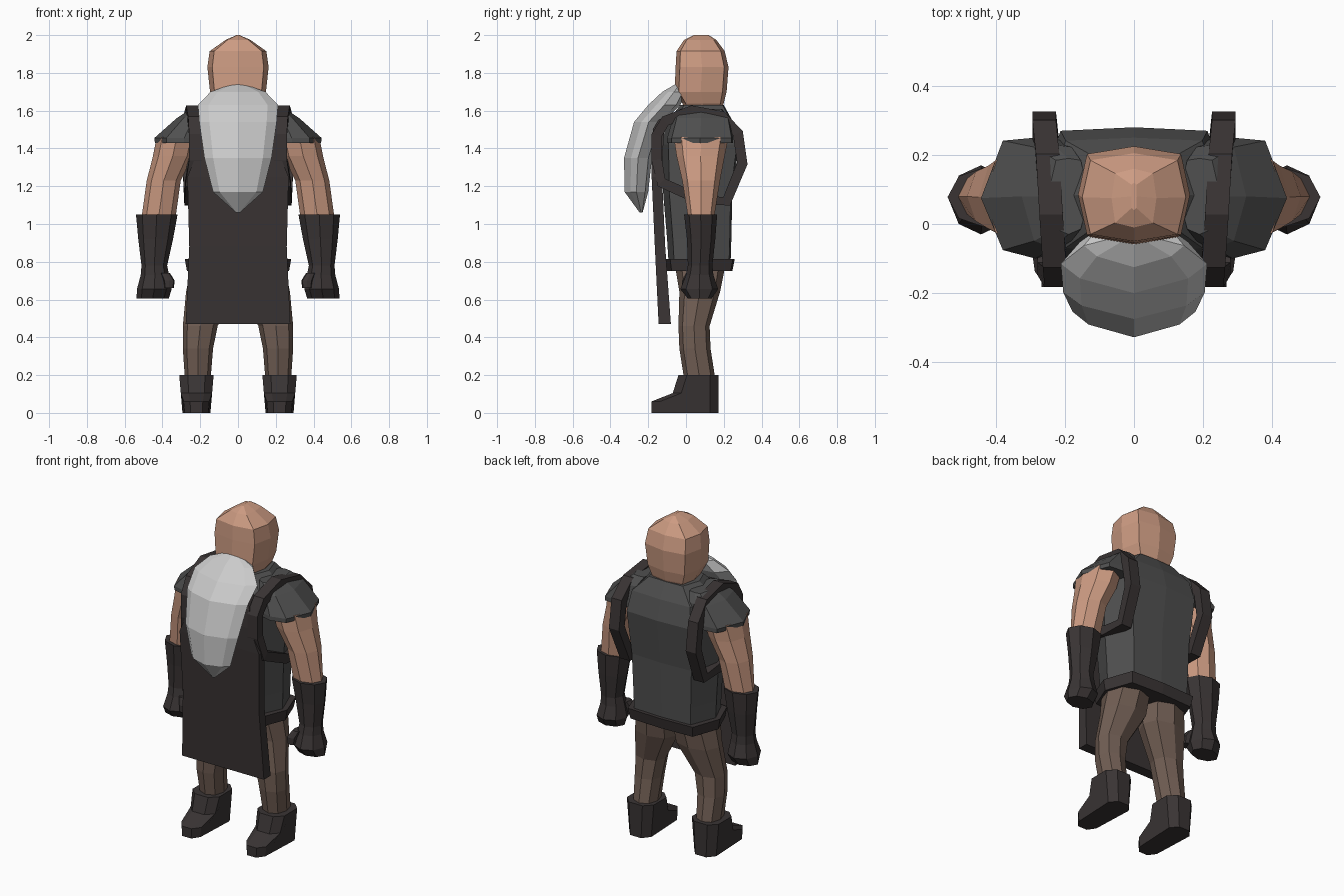
import bpy, bmesh, math
from mathutils import Vector


def material(name, r, g, b):
    m = bpy.data.materials.new(name)
    m.diffuse_color = (r, g, b, 1)
    return m


SKIN = material("skin", 0.61, 0.33, 0.225)
BEARD = material("pale grey hair", 0.60, 0.60, 0.60)
CLOTH = material("grey cloth", 0.08, 0.08, 0.08)
LEATHER = material("dark leather", 0.041, 0.034, 0.034)
TROUSER = material("brown cloth", 0.165, 0.112, 0.088)


def skin_rings(name, rings, mat, mirror=False, closed=False):
    """Join equal-sized rings of points with quads; cap or close the ends."""
    bm = bmesh.new()
    loops = [[bm.verts.new(p) for p in r] for r in rings]
    n = len(loops[0])
    pairs = list(zip(loops, loops[1:]))
    if closed:
        pairs.append((loops[-1], loops[0]))
    else:
        bm.faces.new(loops[0])
        bm.faces.new(loops[-1])
    for a, b in pairs:
        for i in range(n):
            j = (i + 1) % n
            bm.faces.new((a[i], a[j], b[j], b[i]))
    bmesh.ops.recalc_face_normals(bm, faces=bm.faces)
    me = bpy.data.meshes.new(name)
    bm.to_mesh(me)
    bm.free()
    me.materials.append(mat)
    ob = bpy.data.objects.new(name, me)
    bpy.context.collection.objects.link(ob)
    if mirror:
        ob.modifiers.new("mirror", 'MIRROR').use_mirror_merge = False
    return ob


def loft(name, rows, mat, d=0.8, front=None, back=None, mirror=False):
    """Octagonal loft; rows are (z, centre x, half width, front y, back y).
    d, front and back set how far out the diagonal corners sit in x and y."""
    f, b = front or d, back or d
    octagon = [(1, 0), (d, b), (0, 1), (-d, b), (-1, 0), (-d, -f), (0, -1), (d, -f)]
    rings = [[(cx + u * rx, (y0 + y1) / 2 + v * (y1 - y0) / 2, z) for u, v in octagon]
             for z, cx, rx, y0, y1 in rows]
    return skin_rings(name, rings, mat, mirror)


# Head and neck
loft("head", [(1.58, 0, 0.09, 0.0, 0.18), (1.64, 0, 0.125, -0.02, 0.20),
              (1.70, 0, 0.148, -0.06, 0.215), (1.83, 0, 0.162, -0.055, 0.225),
              (1.915, 0, 0.150, -0.05, 0.205), (1.975, 0, 0.065, -0.01, 0.16),
              (2.0, 0, 0.008, 0.04, 0.12)], SKIN, 0.84)

# Beard, a thick ridged wedge hanging over the apron
loft("beard", [(1.06, 0, 0.01, -0.245, -0.23), (1.17, 0, 0.132, -0.325, -0.20),
               (1.35, 0, 0.178, -0.328, -0.18), (1.54, 0, 0.205, -0.275, -0.12),
               (1.63, 0, 0.212, -0.20, -0.03), (1.70, 0, 0.145, -0.125, 0.0),
               (1.738, 0, 0.04, -0.06, -0.01)], BEARD, 0.74, front=0.5)

# Tunic body and short sleeves
loft("tunic", [(0.76, 0, 0.25, -0.09, 0.235), (0.92, 0, 0.255, -0.10, 0.24),
               (1.15, 0, 0.265, -0.12, 0.245), (1.42, 0, 0.28, -0.13, 0.28),
               (1.54, 0, 0.26, -0.10, 0.25), (1.63, 0, 0.15, -0.03, 0.20)],
     CLOTH, 0.76, front=0.82, back=0.95)
loft("sleeve", [(1.43, 0.285, 0.155, -0.10, 0.25), (1.455, 0.285, 0.158, -0.10, 0.25),
                (1.56, 0.235, 0.09, -0.07, 0.23), (1.61, 0.19, 0.06, -0.03, 0.19)],
     CLOTH, 0.6, front=0.86, back=0.95, mirror=True)

# Bare arms
loft("arm", [(1.46, 0.325, 0.105, -0.065, 0.225), (1.36, 0.345, 0.105, -0.05, 0.205),
             (1.23, 0.393, 0.09, -0.02, 0.18), (1.04, 0.42, 0.09, 0.01, 0.15)],
     SKIN, 0.72, mirror=True)

# Gloves with cuff, wrist, fist and thumb
loft("glove", [(1.05, 0.43, 0.11, -0.01, 0.165), (0.92, 0.436, 0.092, 0.005, 0.155),
               (0.78, 0.443, 0.068, 0.01, 0.14), (0.73, 0.44, 0.075, 0.0, 0.145),
               (0.655, 0.443, 0.092, -0.03, 0.17), (0.605, 0.452, 0.085, 0.01, 0.135)],
     LEATHER, 0.7, mirror=True)
loft("thumb", [(0.74, 0.385, 0.025, 0.0, 0.06), (0.70, 0.365, 0.03, -0.02, 0.05),
               (0.66, 0.365, 0.025, -0.02, 0.04)], LEATHER, 0.8, mirror=True)

# Belt
loft("belt", [(0.75, 0, 0.27, -0.10, 0.245), (0.815, 0, 0.282, -0.11, 0.258)],
     LEATHER, 0.78, front=0.86, back=0.95)

# Trouser legs
loft("trouser_leg", [(0.79, 0.12, 0.125, -0.06, 0.21), (0.64, 0.14, 0.135, -0.035, 0.18),
                     (0.46, 0.20, 0.092, -0.04, 0.125), (0.34, 0.212, 0.08, -0.035, 0.13),
                     (0.18, 0.213, 0.068, -0.01, 0.155)], TROUSER, 0.74, mirror=True)

# Boots: a side profile swept across the foot, with cut corners and a wider ankle
profile = [(0.173, 0), (0.173, 0.20), (-0.04, 0.20), (-0.07, 0.105),
           (-0.183, 0.06), (-0.183, 0)]


def boot_side(s):
    inset = 0.045 if abs(s) == 1 else 0
    return [(0.22 + s * (0.074 + 0.085 * z - (0.012 if y < -0.1 else 0)),
             y - inset if y > 0 else y + inset, z) for y, z in profile]


skin_rings("boot", [boot_side(s) for s in (-1, -0.5, 0.5, 1)], LEATHER, True)

# Apron: a plate that narrows at the chest
skin_rings("apron", [[(-w, y, z), (w, y, z), (w, y + t, z), (-w, y + t, z)]
                     for z, w, y, t in [(0.47, 0.277, -0.145, 0.065),
                                        (0.88, 0.258, -0.165, 0.055),
                                        (1.25, 0.268, -0.182, 0.055),
                                        (1.39, 0.21, -0.182, 0.06),
                                        (1.50, 0.20, -0.175, 0.06),
                                        (1.56, 0.16, -0.14, 0.06)]], LEATHER)

# Shoulder straps: closed loops around each arm, (x, y, z) along the centre line
path = [Vector(p) for p in [(0.225, -0.155, 1.34), (0.225, -0.155, 1.47),
                            (0.23, -0.11, 1.545), (0.24, 0.03, 1.60), (0.25, 0.19, 1.57),
                            (0.26, 0.275, 1.48), (0.26, 0.298, 1.32), (0.25, 0.215, 1.12),
                            (0.25, 0.07, 1.13), (0.245, -0.13, 1.22)]]
rings = []
for i, p in enumerate(path):
    t = (path[(i + 1) % len(path)] - path[i - 1]).normalized()
    n = Vector((0, -t.z, t.y)).normalized() * 0.028
    w = Vector((0.034, 0, 0))
    rings.append([p + w + n, p - w + n, p - w - n, p + w - n])
skin_rings("strap", rings, LEATHER, True, closed=True)
